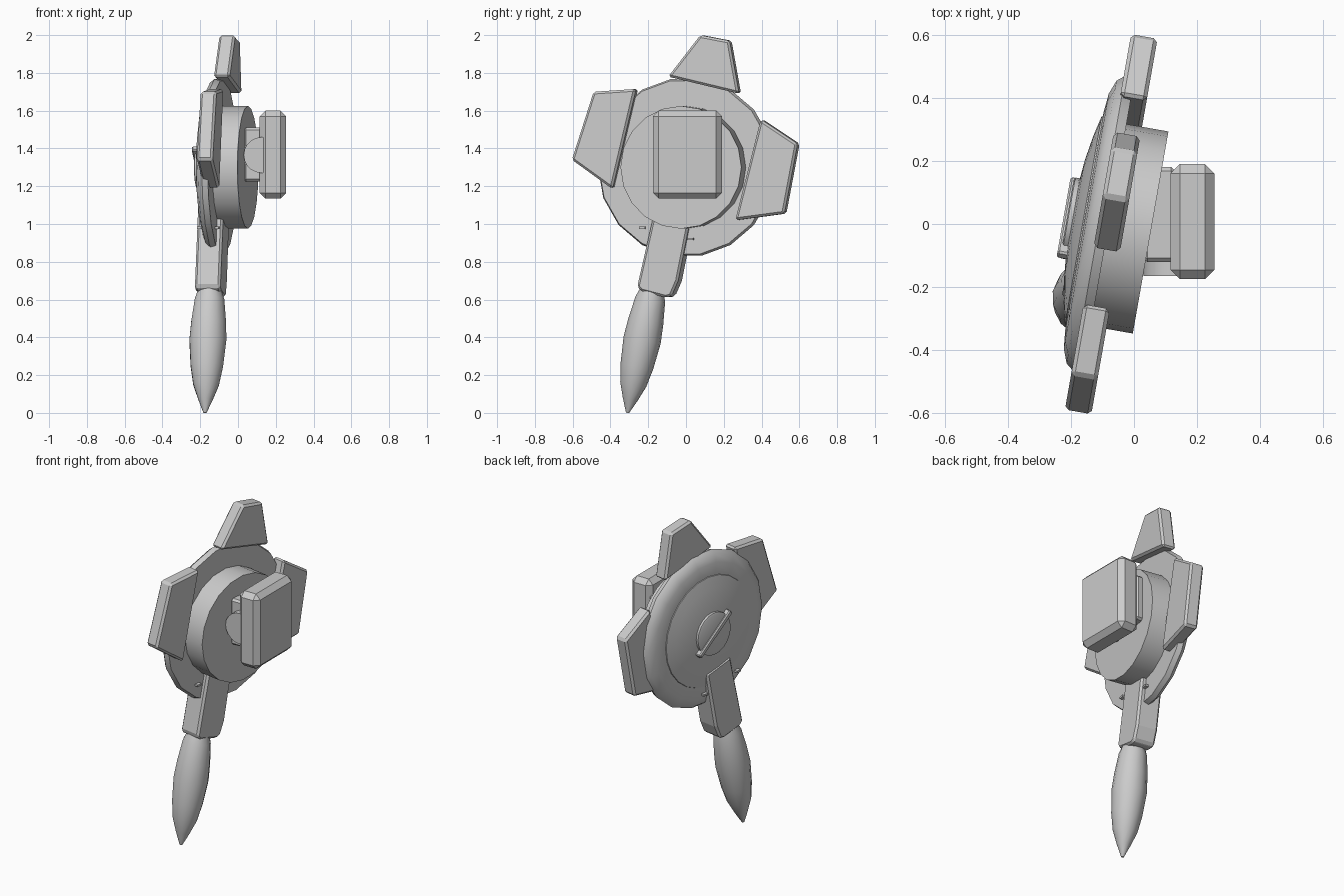
import bpy, bmesh, math
from mathutils import Matrix, Vector

cube = bpy.data.objects.get("Cube")
if cube:
    bpy.data.objects.remove(cube, do_unlink=True)

grey = bpy.data.materials.new("light_grey")
grey.use_nodes = True
grey.diffuse_color = (0.6, 0.6, 0.6, 1)
grey.node_tree.nodes["Principled BSDF"].inputs["Base Color"].default_value = (0.6, 0.6, 0.6, 1)

# The disc assembly is turned about z; local x is the disc axis
TURN = math.radians(10)
FRAME = Matrix.Translation((-0.1, 0, 1.3)) @ Matrix.Rotation(-TURN, 4, 'Z')


def finish(name, bm, matrix=FRAME, bevel=0, smooth=0):
    bmesh.ops.recalc_face_normals(bm, faces=bm.faces)
    mesh = bpy.data.meshes.new(name)
    bm.to_mesh(mesh)
    bm.free()
    mesh.materials.append(grey)
    obj = bpy.data.objects.new(name, mesh)
    bpy.context.collection.objects.link(obj)
    obj.matrix_world = matrix
    if bevel:
        mod = obj.modifiers.new("edge_bevel", 'BEVEL')
        mod.width = bevel
        mod.segments = 1
    if smooth:
        bpy.ops.object.select_all(action='DESELECT')
        obj.select_set(True)
        bpy.context.view_layer.objects.active = obj
        bpy.ops.object.shade_smooth_by_angle(angle=math.radians(smooth))
    return obj


def plate(name, outline, back, front, bevel=0):
    """Extrude a (y, z) outline along the disc axis."""
    bm = bmesh.new()
    face = bm.faces.new([bm.verts.new((back, y, z)) for y, z in outline])
    grown = bmesh.ops.extrude_face_region(bm, geom=[face])["geom"]
    verts = [g for g in grown if isinstance(g, bmesh.types.BMVert)]
    bmesh.ops.translate(bm, verts=verts, vec=(front - back, 0, 0))
    return finish(name, bm, bevel=bevel)


def lathe(name, profile, sides, matrix=FRAME, smooth=30):
    """Spin a (radius, height) profile about local x."""
    bm = bmesh.new()
    rings = []
    for r, h in profile:
        rings.append([bm.verts.new((h, r * math.cos(a), r * math.sin(a)))
                      for a in (math.tau * i / sides for i in range(sides))])
    for low, high in zip(rings, rings[1:]):
        for i in range(sides):
            j = (i + 1) % sides
            bm.faces.new((low[i], low[j], high[j], high[i]))
    bm.faces.new(rings[0])
    bm.faces.new(rings[-1])
    return finish(name, bm, matrix, smooth=smooth)


def box(name, low, high, matrix=None, bevel=0):
    low, high = Vector(low), Vector(high)
    bm = bmesh.new()
    bmesh.ops.create_cube(bm, size=1)
    bmesh.ops.scale(bm, verts=bm.verts, vec=high - low)
    bmesh.ops.translate(bm, verts=bm.verts, vec=(low + high) / 2)
    return finish(name, bm, matrix or Matrix(), bevel)


# Domed disc, its raised centre and the drum behind it
lathe("disc", [(0.465, 0.02), (0.475, -0.01), (0.455, -0.035),
               (0.41, -0.052), (0.35, -0.058)], 18, smooth=40)
lathe("dome", [(0.345, -0.04), (0.335, -0.062), (0.27, -0.077),
               (0.19, -0.09), (0.1, -0.098), (0.02, -0.1)], 24, smooth=40)
lathe("drum", [(0.325, 0), (0.325, 0.155)], 20)

# Hub with a slanted bar
lathe("hub", [(0.13, -0.08), (0.13, -0.11), (0.12, -0.114)], 20)
box("hub_bar", (-0.125, -0.16, -0.016), (-0.085, 0.16, 0.016),
    FRAME @ Matrix.Rotation(math.radians(-40), 4, 'X'), 0.006)

# Three blades around the rim
BLADES = {
    "top_blade": [(-0.09, 0.48), (0.08, 0.7), (0.235, 0.67), (0.285, 0.39)],
    "back_blade": [(0.4, 0.255), (0.595, 0.125), (0.525, -0.245), (0.265, -0.28)],
    "front_blade": [(-0.485, 0.4), (-0.26, 0.415), (-0.385, -0.115), (-0.6, 0.04)],
}
for name, outline in BLADES.items():
    plate(name, [((y + 0.006) / math.cos(TURN), z) for y, z in outline],
          -0.015, 0.07, 0.012)

# Neck that runs from the disc to the grip
plate("neck", [(-0.155, -0.2), (0.035, -0.25), (-0.035, -0.6), (-0.07, -0.68),
               (-0.1, -0.69), (-0.235, -0.655), (-0.255, -0.63)], -0.087, 0.05, 0.012)

# Tapered grip
top, tip = Vector((-0.017, -0.183, -0.64)), Vector((-0.02, -0.318, -1.3))
axis = (tip - top).to_track_quat('X', 'Z').to_matrix().to_4x4()
lathe("grip", [(0.06, 0), (0.08, 0.06), (0.094, 0.18), (0.1, 0.28), (0.088, 0.42),
               (0.07, 0.52), (0.04, 0.6), (0.008, 0.674)], 14,
      FRAME @ Matrix.Translation(top) @ axis, 40)

# Small tabs on both sides of the neck
for side, y, z in (("front", -0.23, -0.32), ("back", 0.03, -0.38)):
    box(side + "_tab", (-0.075, y - 0.016, z - 0.006), (0.04, y + 0.016, z + 0.006), FRAME)

# Square mount behind the drum
box("mount_pad", (0.115, -0.175, 1.135), (0.255, 0.19, 1.6), bevel=0.03)
box("mount_bracket", (0.03, -0.12, 1.225), (0.13, 0.18, 1.51), bevel=0.012)
lathe("mount_pivot", [(0.095, -0.165), (0.095, 0.15)], 20,
      Matrix.Translation((0.125, 0, 1.365)) @ Matrix.Rotation(math.pi / 2, 4, 'Z'))
